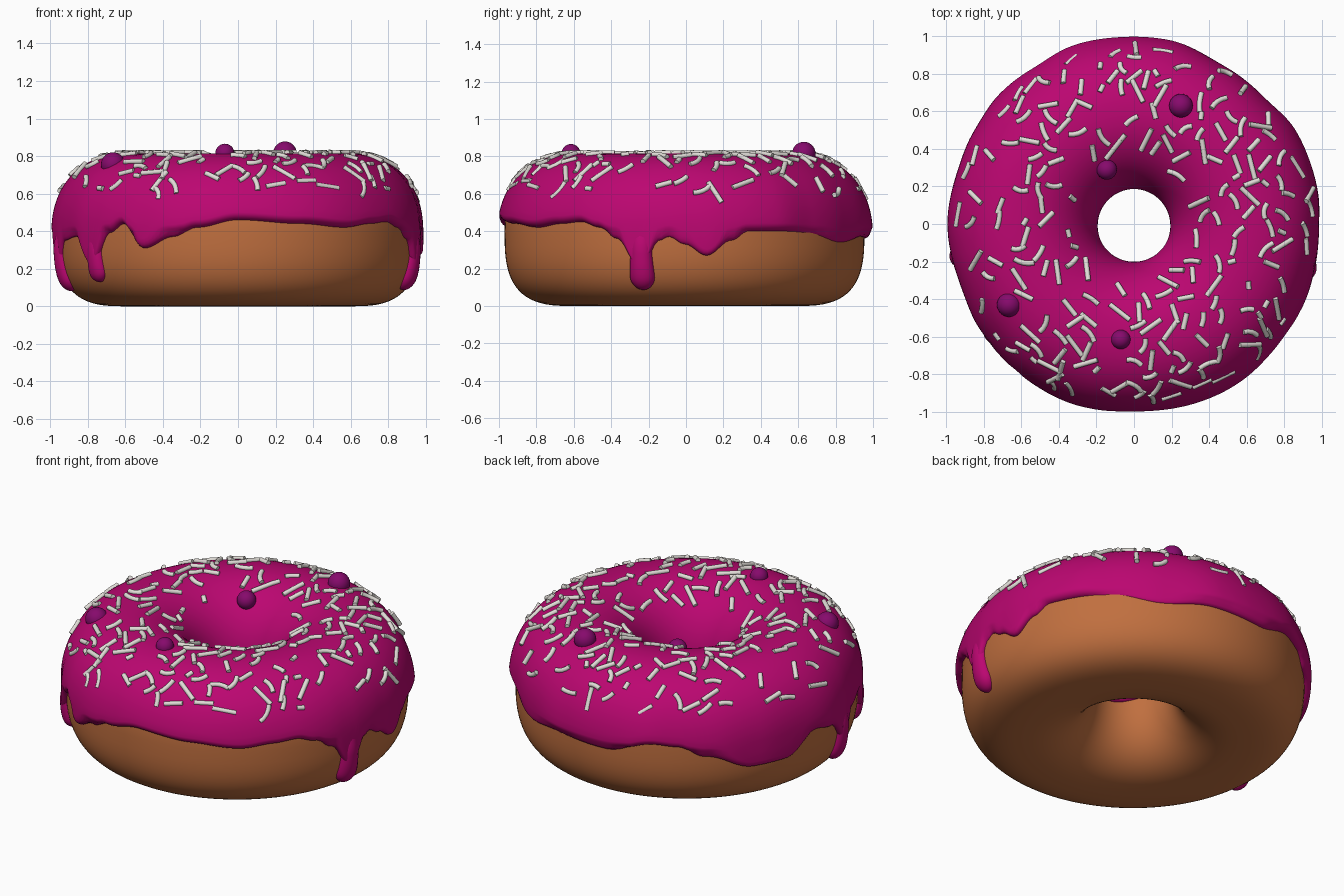
import bpy, bmesh, math, random
from mathutils import Vector

if "Cube" in bpy.data.objects:
    bpy.data.objects.remove(bpy.data.objects["Cube"])

random.seed(7)
R, A, MID = 0.59, 0.372, 0.40      # ring section: a rounded super-ellipse
ICE = 0.025


def shape(t):
    """Half height and roundness exponent: rounder on top, squarer at the outer base."""
    if math.sin(t) >= 0:
        return 0.39, 2.2 if math.cos(t) > 0 else 2.08
    return (0.40, 3.0) if math.cos(t) > 0 else (0.40, 2.3)


def spow(v, p):
    return math.copysign(abs(v) ** p, v)


def surf(th, t, off=0.0):
    b, n = shape(t)
    r = R + (A + off) * spow(math.cos(t), 2 / n)
    return Vector((r * math.cos(th), r * math.sin(th) - 0.008, MID + (b + off) * spow(math.sin(t), 2 / n)))


def t_at_z(z):
    b, n = shape(z - MID)
    return math.asin(spow(max(-1, min(1, (z - MID) / b)), n / 2))


def t_at_r(r):
    n = 2.2 if r > R else 2.08
    return math.acos(spow(max(-1, min(1, (r - R) / (A + ICE))), n / 2))


def frame(th, t, off):
    e = 0.01
    du = (surf(th + e, t, off) - surf(th - e, t, off)).normalized()
    dv = (surf(th, t + e, off) - surf(th, t - e, off)).normalized()
    return du, dv, du.cross(dv).normalized()


def blend(table, deg):
    for (a, va), (b, vb) in zip(table, table[1:]):
        if a <= deg <= b:
            return va + (vb - va) * (1 - math.cos(math.pi * (deg - a) / (b - a))) / 2


def material(name, col):
    m = bpy.data.materials.new(name)
    m.diffuse_color = (*col, 1)
    m.use_nodes = True
    m.node_tree.nodes["Principled BSDF"].inputs["Base Color"].default_value = m.diffuse_color
    return m


def finish(bm, name, mat):
    me = bpy.data.meshes.new(name)
    bm.to_mesh(me)
    bm.free()
    ob = bpy.data.objects.new(name, me)
    bpy.context.collection.objects.link(ob)
    me.materials.append(mat)
    bpy.ops.object.select_all(action='DESELECT')
    ob.select_set(True)
    bpy.context.view_layer.objects.active = ob
    bpy.ops.object.shade_smooth_by_angle(angle=math.radians(60))


def ring_grid(bm, cols, close):
    vs = [[bm.verts.new(p) for p in c] for c in cols]
    n, m = len(vs), len(vs[0])
    for i in range(n):
        a, b = vs[i], vs[(i + 1) % n]
        for j in range(m if close else m - 1):
            k = (j + 1) % m
            bm.faces.new((a[j], b[j], b[k], a[k]))


def tube(bm, pts, radii, normals, sides=8, flat=1.0):
    rings = []
    for i, p in enumerate(pts):
        tan = (pts[min(i + 1, len(pts) - 1)] - pts[max(i - 1, 0)]).normalized()
        side = tan.cross(normals[i]).normalized()
        up = side.cross(tan)
        rings.append([bm.verts.new(p + radii[i] * (math.cos(a) * side + flat * math.sin(a) * up))
                      for a in (2 * math.pi * k / sides for k in range(sides))])
    fs = [bm.faces.new(rings[0]), bm.faces.new(rings[-1][::-1])]
    for a, b in zip(rings, rings[1:]):
        for k in range(sides):
            q = (k + 1) % sides
            fs.append(bm.faces.new((a[k], b[k], b[q], a[q])))
    bmesh.ops.recalc_face_normals(bm, faces=fs)


dough_mat = material("dough", (0.53, 0.16, 0.05))
icing_mat = material("icing", (0.50, 0.002, 0.165))
berry_mat = material("berry", (0.24, 0.003, 0.15))
white_mat = material("sprinkle", (0.75, 0.72, 0.68))

# dough ring
bm = bmesh.new()
ring_grid(bm, [[surf(2 * math.pi * i / 128, 2 * math.pi * j / 72) for j in range(72)]
               for i in range(128)], True)
finish(bm, "dough", dough_mat)

# icing: lower edge height and outer bulge by angle in degrees
EDGE = [(0, .33), (7, .27), (15, .35), (21, .40), (32, .40), (42, .39), (60, .34), (77, .37),
        (97, .36), (114, .43), (122, .42), (131, .36), (148, .27), (160, .27), (173, .38),
        (182, .35), (190, .22), (197, .35), (207, .37), (217, .22), (225, .39), (231, .44),
        (239, .31), (249, .37), (257, .42), (270, .46), (290, .44), (306, .42), (317, .44),
        (325, .45), (332, .42), (338, .36), (346, .20), (352, .35), (355, .37), (360, .33)]
BULGE = [(0, -.008), (10, .002), (30, .006), (45, -.02), (60, -.018), (80, .012), (92, .012),
         (110, .02), (122, .004), (135, .008), (150, -.004), (162, -.01), (178, .0), (200, -.016),
         (214, -.004), (234, .006), (250, .012), (270, .004), (300, .016), (325, .006), (360, -.008)]

cols = []
for i in range(300):
    deg = i * 1.2
    th = math.radians(deg)
    t0 = t_at_z(blend(EDGE, deg))
    t1 = math.pi + 0.04 + 0.04 * math.sin(3 * th)
    bulge = blend(BULGE, deg)
    col = []
    for k in range(6):                       # rounded outer lip
        q = k / 6 * math.pi / 2
        col.append(surf(th, t0 + 0.08 * (1 - math.cos(q)), -0.004 + (0.036 + bulge) * math.sin(q)))
    for k in range(41):                      # main skin, uneven around the outside
        f = k / 40
        t = t0 + 0.08 + (t1 - t0 - 0.16) * f
        col.append(surf(th, t, ICE + (0.007 + bulge) * max(0, 1 - f * 2.5) ** 1.5))
    for k in range(1, 6):                    # inner lip in the hole
        q = k / 5 * math.pi / 2
        col.append(surf(th, t1 - 0.08 + 0.08 * math.sin(q), -0.004 + 0.029 * math.cos(q)))
    cols.append(col)
bm = bmesh.new()
ring_grid(bm, cols, False)
finish(bm, "icing", icing_mat)

# long drips running down the side, sinking into the icing at the top
bm = bmesh.new()
for deg, z_end, rad in ((190, .085, .062), (217.5, .13, .058), (346, .09, .068)):
    th = math.radians(deg)
    pts, radii, nors = [], [], []
    for k in range(25):
        d = 0.001 + (0.52 - z_end) * (k / 24) ** 2
        t = t_at_z(z_end + d)
        w = rad * (1 - 0.12 * min(1, max(0, (d - 0.08) / 0.1)))
        radii.append(w * math.sqrt(max(0.0, 1 - max(0, 1 - d / rad) ** 2)))
        pts.append(surf(th, t, -0.004 - 0.06 * max(0, (z_end + d - 0.3) / 0.22) ** 1.3))
        nors.append(frame(th, t, 0)[2])
    tube(bm, pts, radii, nors, 20, 0.75)
finish(bm, "icing_drips", icing_mat)

# round berries
BERRIES = [(.25, .63, .815, .063), (-.145, .29, .735, .054), (-.665, -.43, .755, .065), (-.07, -.615, .815, .051)]
for i, (x, y, z, r) in enumerate(BERRIES):
    bm = bmesh.new()
    bmesh.ops.create_uvsphere(bm, u_segments=24, v_segments=14, radius=r)
    bmesh.ops.translate(bm, verts=bm.verts, vec=(x, y, z))
    finish(bm, f"berry_{i + 1}", berry_mat)

# scattered sprinkles, straight and gently curved
bm = bmesh.new()
placed = []
tries = 0
while len(placed) < 210 and tries < 8000:
    tries += 1
    r = math.sqrt(random.uniform(0.1, 0.9))
    th = random.uniform(0, 2 * math.pi)
    x, y = r * math.cos(th), r * math.sin(th)
    if random.random() > 0.62 + 0.33 * x - 0.12 * y or random.random() > r / 0.55:
        continue
    t = t_at_r(r)
    c = surf(th, t, ICE + 0.004)
    if any((c - p).length < 0.066 for p in placed) or \
            any((c - Vector(b[:3])).length < b[3] + 0.04 for b in BERRIES):
        continue
    placed.append(c)
    du, dv, n = frame(th, t, ICE)
    a = random.uniform(0, math.pi)
    d, s = du * math.cos(a) + dv * math.sin(a), dv * math.cos(a) - du * math.sin(a)
    curved = random.random() < 0.45
    half = random.uniform(0.036, 0.055) if curved else random.choice((0.022, 0.045, 0.055, 0.068))
    bend = random.choice((0.006, 0.012)) if curved else 0.0
    us = (-1, -0.5, 0, 0.5, 1) if curved else (-1, 1)
    tube(bm, [c + d * half * u + s * bend * (u * u - 0.5) for u in us],
         [0.014] * len(us), [n] * len(us), 10)
finish(bm, "sprinkles", white_mat)
